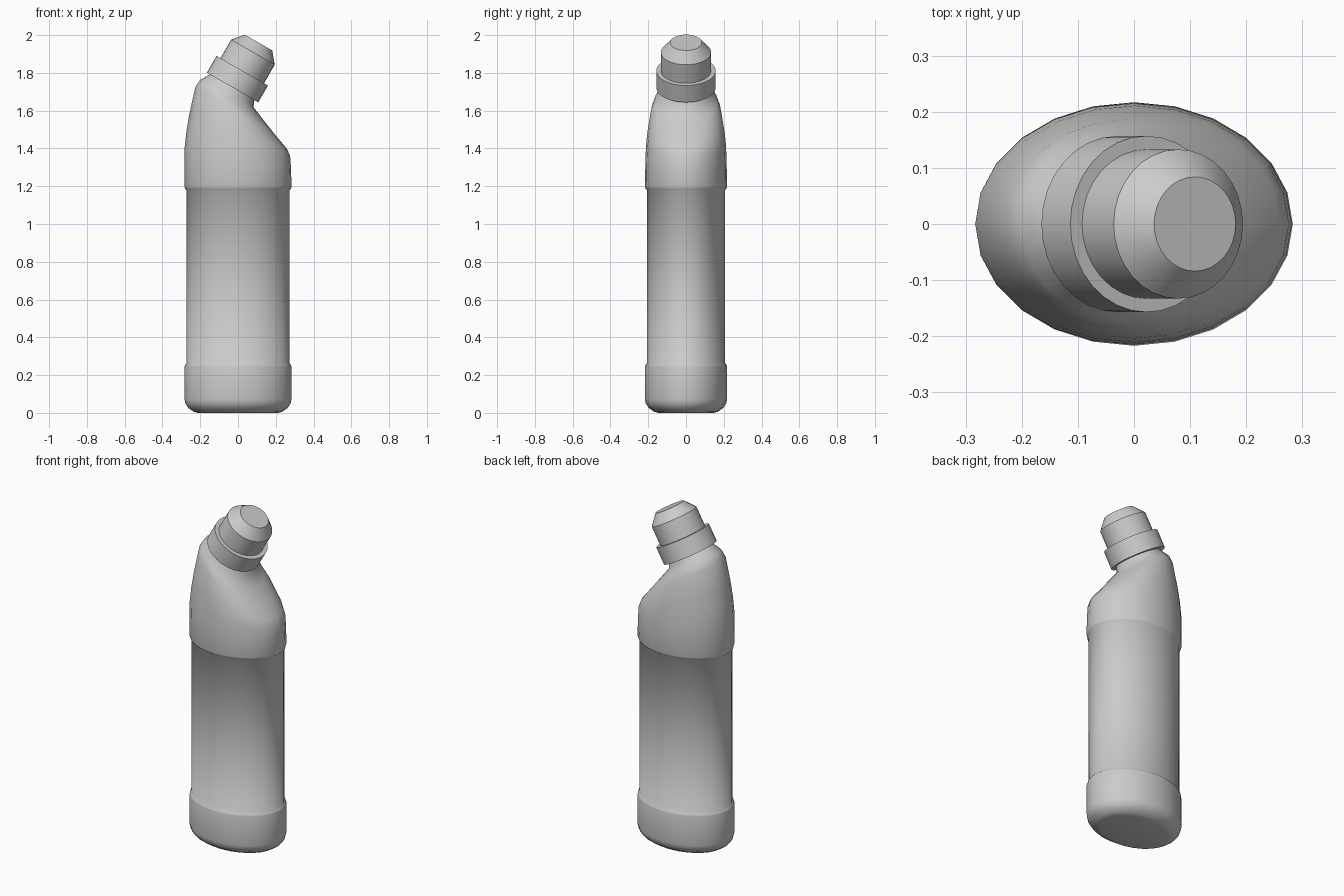
import bpy
import bmesh
import math
from mathutils import Matrix, Vector

if "Cube" in bpy.data.objects:
    bpy.data.objects.remove(bpy.data.objects["Cube"])

TILT = math.radians(30)


def loft(name, rings, sides, angle, matrix=None):
    """Skin closed rings given as (left xz, right xz, half width in y)."""
    bm = bmesh.new()
    loops = []
    for (lx, lz), (rx, rz), w in rings:
        loop = []
        for i in range(sides):
            a = 2 * math.pi * i / sides
            t = (1 + math.cos(a)) / 2
            loop.append(bm.verts.new((lx + (rx - lx) * t, w * math.sin(a), lz + (rz - lz) * t)))
        loops.append(loop)
    for a, b in zip(loops, loops[1:]):
        for i in range(sides):
            j = (i + 1) % sides
            bm.faces.new((a[i], a[j], b[j], b[i]))
    bm.faces.new(loops[0][::-1])
    bm.faces.new(loops[-1])
    if matrix:
        bm.transform(matrix)
    bmesh.ops.recalc_face_normals(bm, faces=bm.faces)
    mesh = bpy.data.meshes.new(name)
    bm.to_mesh(mesh)
    bm.free()
    obj = bpy.data.objects.new(name, mesh)
    bpy.context.collection.objects.link(obj)
    bpy.ops.object.select_all(action='DESELECT')
    obj.select_set(True)
    bpy.context.view_layer.objects.active = obj
    bpy.ops.object.shade_smooth_by_angle(angle=math.radians(angle))
    return obj


def level(inset, z, rx=0.283, ry=0.217):
    r = rx - inset
    return ((-r, z), (r, z), ry - inset)


# Bottle body: rounded foot, recessed label area, slanted shoulder and neck
body = [level(i, z) for i, z in (
    (0.073, 0), (0.05, 0.005), (0.02, 0.026), (0.004, 0.05), (0, 0.07),
    (0, 0.245), (0.003, 0.256), (0.011, 0.264),
    (0.011, 1.178), (0.003, 1.186), (0, 1.197))]
body += [
    ((-0.283, 1.40), (0.281, 1.29), 0.215),
    ((-0.273, 1.49), (0.276, 1.36), 0.211),
    ((-0.258, 1.58), (0.260, 1.397), 0.204),
    ((-0.226, 1.725), (0.20, 1.468), 0.186),
    ((-0.20, 1.763), (0.135, 1.55), 0.165),
    ((-0.15, 1.792), (0.082, 1.618), 0.127),
    ((-0.12, 1.81), (0.09, 1.69), 0.122),
]
loft("bottle_body", body, 24, 50)

# Collar and cap share the tilted axis of the neck
tilted = Matrix.Translation(Vector((-0.029, 0, 1.7225))) @ Matrix.Rotation(TILT, 4, 'Y')


def turned(name, profile):
    loft(name, [((-r, z), (r, z), r) for r, z in profile], 32, 30, tilted)


turned("collar", [(0.157, 0), (0.157, 0.103)])
turned("cap", [(0.133, 0.09), (0.133, 0.216), (0.084, 0.275)])
